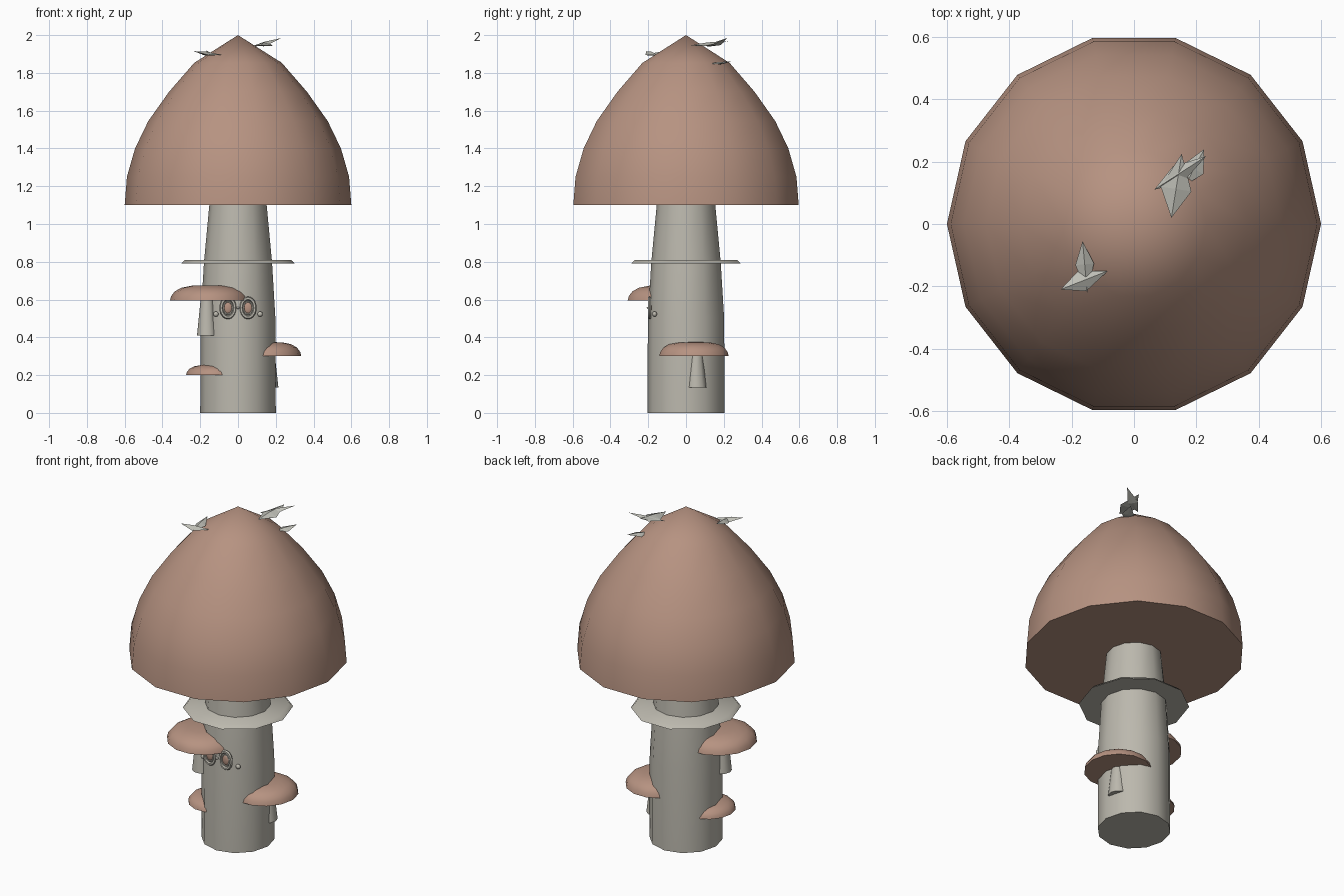
import bpy, bmesh, math
from mathutils import Vector

if "Cube" in bpy.data.objects:
    bpy.data.objects.remove(bpy.data.objects["Cube"])


def material(name, rgb):
    m = bpy.data.materials.new(name)
    m.diffuse_color = (*rgb, 1)
    m.use_nodes = True
    m.node_tree.nodes["Principled BSDF"].inputs["Base Color"].default_value = m.diffuse_color
    return m


BROWN = material("cap_brown", (0.47, 0.29, 0.22))
GREY = material("stem_grey", (0.50, 0.48, 0.42))
PALE = material("leaf_grey", (0.52, 0.52, 0.47))


def finish(name, bm, mat, angle=50):
    bmesh.ops.recalc_face_normals(bm, faces=bm.faces)
    me = bpy.data.meshes.new(name)
    bm.to_mesh(me)
    bm.free()
    me.materials.append(mat)
    ob = bpy.data.objects.new(name, me)
    bpy.context.collection.objects.link(ob)
    if angle:
        bpy.ops.object.select_all(action='DESELECT')
        bpy.context.view_layer.objects.active = ob
        ob.select_set(True)
        bpy.ops.object.shade_smooth_by_angle(angle=math.radians(angle))
    return ob


def lathe(name, profile, sides, mat, centre=(0, 0, 0), ys=1.02):
    """Closed solid turned from (radius, height) points, bottom to top."""
    bm = bmesh.new()
    rings = []
    for r, z in profile:
        n = sides if r > 0 else 1
        rings.append([bm.verts.new((centre[0] + r * math.cos(math.tau * i / sides),
                                    centre[1] + r * ys * math.sin(math.tau * i / sides),
                                    centre[2] + z)) for i in range(n)])
    for a, b in zip(rings, rings[1:]):
        for i in range(sides):
            j = (i + 1) % sides
            bm.faces.new((a[i], a[j], b[0]) if len(b) == 1 else (a[i], a[j], b[j], b[i]))
    bm.faces.new(rings[0][::-1])
    if len(rings[-1]) > 1:
        bm.faces.new(rings[-1])
    return finish(name, bm, mat)


# Main mushroom: stem, collar and large cap
lathe("stem", [(0.2, 0), (0.198, 0.5), (0.18, 0.8), (0.15, 1.12)], 12, GREY)
lathe("collar", [(0.3, 0.79), (0.28, 0.81)], 10, GREY)
lathe("cap", [(0.6, 1.1), (0.588, 1.25), (0.545, 1.4), (0.475, 1.545),
              (0.365, 1.70), (0.232, 1.853), (0, 2.0)], 14, BROWN)

# Shelf mushrooms growing from the stem
DOME = [(1, 0), (0.97, 0.3), (0.88, 0.6), (0.72, 0.84), (0.45, 0.98), (0, 1.0)]
for name, c, r, h in (("upper_shelf", (-0.15, -0.10, 0.595), 0.21, 0.08),
                      ("right_shelf", (0.15, 0.042, 0.30), 0.185, 0.075),
                      ("lower_shelf", (-0.125, -0.036, 0.20), 0.15, 0.055)):
    lathe(name, [(a * r, b * h) for a, b in DOME], 14, BROWN, c)
for name, c, h in (("upper_shelf_stalk", (-0.163, -0.11, 0.41), 0.2),
                   ("right_shelf_stalk", (0.16, 0.055, 0.135), 0.18)):
    lathe(name, [(0.054, 0), (0.034, h)], 10, GREY, c)


def eye_ring(name, cx, rx, rz, minor, y):
    """Oval rim facing the front."""
    bm = bmesh.new()
    n, m = 20, 6
    grid = []
    for i in range(n):
        a = math.tau * i / n
        row = []
        for k in range(m):
            b = math.tau * k / m
            d = minor * math.cos(b)
            row.append(bm.verts.new((cx + (rx + d) * math.cos(a), y + minor * math.sin(b),
                                     0.556 + (rz + d) * math.sin(a))))
        grid.append(row)
    for i in range(n):
        for k in range(m):
            p, q = grid[i], grid[(i + 1) % n]
            bm.faces.new((p[k], q[k], q[(k + 1) % m], p[(k + 1) % m]))
    finish(name, bm, GREY)


def ball(name, centre, scale, mat):
    bm = bmesh.new()
    bmesh.ops.create_uvsphere(bm, u_segments=14, v_segments=8, radius=1)
    for v in bm.verts:
        v.co = Vector([c + s * p for c, s, p in zip(centre, scale, v.co)])
    finish(name, bm, mat)


# Face: oval rims with brown eyes, side studs and a small nose bridge
for side, s in (("left", -1), ("right", 1)):
    eye_ring(side + "_eye_rim", s * 0.053, 0.036, 0.050, 0.010, -0.193)
    eye_ring(side + "_inner_rim", s * 0.053, 0.024, 0.033, 0.005, -0.194)
    ball(side + "_eye", (s * 0.053, -0.192, 0.556), (0.023, 0.009, 0.031), BROWN)
    ball(side + "_stud", (s * 0.117, -0.166, 0.523), (0.014, 0.012, 0.014), GREY)
ball("nose_bridge", (0, -0.2, 0.556), (0.009, 0.008, 0.006), GREY)


def leaf(name, tail, tip, width, fold=0.012):
    """Diamond leaf folded along its midrib."""
    a, b = Vector(tail), Vector(tip)
    side = (b - a).cross(Vector((0, 0, 1))).normalized() * width / 2
    mid = a.lerp(b, 0.45)
    drop = Vector((0, 0, fold))
    bm = bmesh.new()
    v = [bm.verts.new(p) for p in (a, mid + side - drop, b, mid - side - drop, mid + drop * 0.5,
                                   mid - drop * 1.2)]
    for i in range(4):
        j = (i + 1) % 4
        bm.faces.new((v[i], v[j], v[4]))
        bm.faces.new((v[j], v[i], v[5]))
    finish(name, bm, PALE, None)


# Fallen leaves on the cap
leaf("back_leaf", (0.12, 0.02, 1.945), (0.153, 0.225, 1.968), 0.10)
leaf("back_leaf_tip", (0.065, 0.11, 1.938), (0.232, 0.218, 1.985), 0.06)
leaf("low_leaf", (0.165, 0.125, 1.85), (0.225, 0.24, 1.86), 0.07, 0.008)
leaf("front_leaf", (-0.165, -0.055, 1.918), (-0.15, -0.22, 1.895), 0.06)
leaf("front_leaf_side", (-0.235, -0.21, 1.915), (-0.083, -0.15, 1.895), 0.07)
